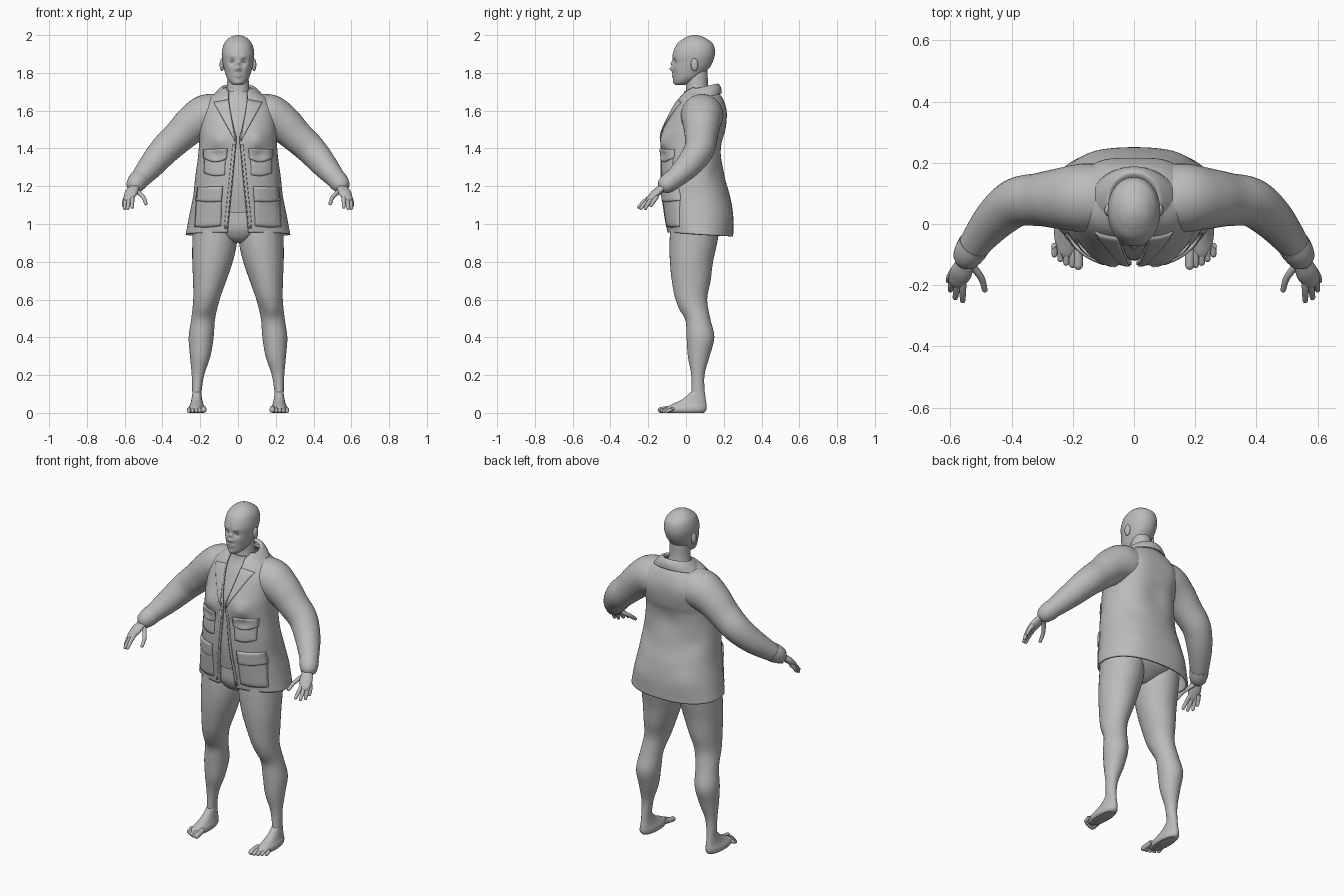
import bpy, bmesh
from math import sin, cos, asin, pi, exp, copysign
from mathutils import Vector
from mathutils.bvhtree import BVHTree

cube = bpy.data.objects.get("Cube")
if cube:
    bpy.data.objects.remove(cube)

GREY = bpy.data.materials.new("plain_grey")
GREY.use_nodes = True
TONE = (0.5, 0.5, 0.5, 1)
GREY.diffuse_color = TONE
GREY.node_tree.nodes["Principled BSDF"].inputs["Base Color"].default_value = TONE


def spline(rows, steps):
    """Smooth curve through rows of numbers, with steps samples per span."""
    out = []
    for i in range(len(rows) - 1):
        a, b, c, d = (rows[max(0, min(len(rows) - 1, i + k))] for k in (-1, 0, 1, 2))
        for s in range(steps):
            t = s / steps
            out.append([q + t / 2 * (r - p + t * (2*p - 5*q + 4*r - w + t * (3*(q - r) + w - p)))
                        for p, q, r, w in zip(a, b, c, d)])
    return out + [list(rows[-1])]


def skin(name, rings, closed=True, caps=True, mirror=False, thick=0, bumps=()):
    """Join rings of points into a smooth surface, then push it by soft bumps."""
    bm = bmesh.new()
    loops = [[bm.verts.new(p) for p in ring] for ring in rings]
    n = len(loops[0])
    for lo, hi in zip(loops, loops[1:]):
        for j in range(n if closed else n - 1):
            k = (j + 1) % n
            bm.faces.new((lo[j], lo[k], hi[k], hi[j]))
    if caps:
        bm.faces.new(loops[0][::-1])
        bm.faces.new(loops[-1])
    for x, y, z, radius, push in bumps:
        for cx in {x, -x}:
            for v in bm.verts:
                d = (v.co - Vector((cx, y, z))).length / radius
                if d < 3:
                    v.co.y += push * exp(-d * d)
    mesh = bpy.data.meshes.new(name)
    bm.to_mesh(mesh)
    bm.free()
    obj = bpy.data.objects.new(name, mesh)
    bpy.context.collection.objects.link(obj)
    mesh.materials.append(GREY)
    if thick:
        mod = obj.modifiers.new("thickness", "SOLIDIFY")
        mod.thickness, mod.offset = thick, -1
    if mirror:
        obj.modifiers.new("mirror", "MIRROR")
    bpy.ops.object.select_all(action="DESELECT")
    obj.select_set(True)
    bpy.context.view_layer.objects.active = obj
    bpy.ops.object.shade_smooth_by_angle(angle=0.8)
    return obj


def power(v, n):
    return copysign(abs(v) ** (2 / n), v)


def stack(name, rows, seg=40, n=2, steps=5, tilt=0, opened=False, **kw):
    """Level rings; each row is height, centre x, half width, front y, back y, half gap."""
    rings = []
    for z, cx, hx, front, back, gap in spline(rows, steps):
        mid, hy = (front + back) / 2, (back - front) / 2
        start = asin(min(1, max(0, gap) / hx) ** (n / 2)) if opened else 0
        ring = []
        for j in range(seg):
            a = start + (2 * pi - 2 * start) * j / (seg - opened)
            y = mid - hy * power(cos(a), n)
            ring.append((cx + hx * power(sin(a), n), y, z + tilt * (y - 0.07)))
        rings.append(ring)
    return skin(name, rings, closed=not opened, caps=not opened, **kw)


def tube(name, rows, seg=16, steps=5, flat=1, **kw):
    """Round limb along a path; each row is x, y, z, radius. The end is rounded."""
    pts = spline(rows, steps)
    tip = Vector(pts[-1][:3])
    way = (tip - Vector(pts[-2][:3])).normalized()
    r = pts[-1][3]
    for a in (0.5, 1.0, 1.4):
        pts.append([*(tip + way * r * sin(a)), r * cos(a)])
    rings = []
    for i, p in enumerate(pts):
        ahead = Vector(pts[min(i + 1, len(pts) - 1)][:3]) - Vector(pts[max(i - 1, 0)][:3])
        q = ahead.to_track_quat("Z", "Y")
        rings.append([Vector(p[:3]) + q @ Vector((p[3] * cos(2*pi*j/seg), p[3] * flat * sin(2*pi*j/seg), 0))
                      for j in range(seg)])
    return skin(name, rings, **kw)


def ball(name, centre, size, **kw):
    rings = [[(centre[0] + size[0] * sin(b) * cos(a), centre[1] + size[1] * sin(b) * sin(a),
               centre[2] - size[2] * cos(b)) for a in (2 * pi * j / 20 for j in range(20))]
             for b in (pi * (i + 0.2) / 12.4 for i in range(13))]
    return skin(name, rings, **kw)


# Head with sculpted face
stack("head", [
    (1.735, 0, .022, -.055, -.01, 0), (1.75, 0, .042, -.063, .03, 0), (1.775, 0, .059, -.066, .075, 0),
    (1.81, 0, .071, -.068, .11, 0), (1.85, 0, .08, -.07, .138, 0), (1.9, 0, .086, -.07, .153, 0),
    (1.95, 0, .076, -.05, .145, 0), (1.98, 0, .053, -.015, .11, 0), (1.995, 0, .028, .015, .08, 0),
    (2, 0, .008, .035, .055, 0)], seg=96, n=2.1, steps=9, bumps=[
    (.03, -.065, 1.86, .016, .011), (.03, -.068, 1.885, .014, -.004), (.045, -.05, 1.825, .02, -.004),
    (0, -.07, 1.822, .012, -.02), (.011, -.068, 1.817, .007, -.006), (0, -.07, 1.85, .012, -.012),
    (0, -.07, 1.796, .011, -.007), (0, -.07, 1.779, .01, -.007), (.014, -.065, 1.788, .008, -.004),
    (0, -.07, 1.788, .004, .005), (0, -.06, 1.75, .014, -.006)])
ball("eyes", (.03, -.045, 1.86), (.014, .013, .009), mirror=True)
ball("ears", (.085, .045, 1.843), (.012, .02, .034), mirror=True)
stack("neck", [(1.64, 0, .08, -.01, .14, 0), (1.72, 0, .06, .0, .118, 0), (1.81, 0, .055, .0, .115, 0)])

# Legs, hips and shirt
stack("legs", [
    (.05, .218, .025, .02, .105, 0), (.1, .218, .024, .028, .1, 0), (.2, .212, .033, .028, .098, 0),
    (.3, .2, .054, .01, .125, 0), (.4, .195, .066, .003, .15, 0), (.5, .184, .063, -.005, .128, 0),
    (.6, .167, .07, -.055, .112, 0), (.7, .15, .088, -.075, .13, 0), (.8, .135, .107, -.085, .143, 0),
    (.9, .124, .118, -.087, .165, 0), (1.04, .12, .12, -.08, .19, 0)], mirror=True,
    bumps=[(.18, -.03, .54, .035, -.008)])
stack("hips", [(.9, 0, .03, -.02, .09, 0), (.92, 0, .08, -.06, .13, 0), (.97, 0, .17, -.088, .19, 0),
               (1.03, 0, .22, -.092, .21, 0), (1.12, 0, .2, -.09, .2, 0)], n=2.3)
stack("shirt", [
    (1.06, 0, .22, -.102, .21, 0), (1.2, 0, .2, -.118, .19, 0), (1.4, 0, .18, -.115, .17, 0),
    (1.5, 0, .18, -.1, .18, 0), (1.6, 0, .15, -.058, .17, 0), (1.67, 0, .09, -.02, .14, 0),
    (1.705, 0, .068, -.008, .125, 0)], n=2.3)

# Feet and toes
stack("feet", [
    (0, .218, .036, -.1, .095, 0), (.012, .219, .043, -.115, .106, 0), (.03, .219, .042, -.105, .109, 0),
    (.05, .218, .034, -.065, .108, 0), (.075, .218, .028, -.015, .104, 0), (.11, .218, .023, .025, .1, 0)],
    n=2.2, mirror=True)
for i in range(5):
    x = .182 + .0195 * i
    r = .015 if i == 0 else .0115 - .0005 * i
    tip = -.135 + .0022 * i * i
    tube(f"toes_{i + 1}", [(x + .003, -.07, .024, r), (x, tip + .025, .019, r), (x, tip, r, r)], mirror=True)

# Jacket body, open at the front
jacket = stack("jacket", [
    (.945, 0, .277, -.1, .25, .055), (1.05, 0, .257, -.115, .25, .045), (1.15, 0, .237, -.128, .235, .035),
    (1.25, 0, .226, -.132, .207, .025), (1.35, 0, .212, -.13, .195, .016), (1.44, 0, .205, -.132, .2, .008),
    (1.5, 0, .205, -.118, .21, .022), (1.6, 0, .2, -.072, .215, .042), (1.66, 0, .165, -.04, .2, .05),
    (1.7, 0, .105, -.01, .175, .058), (1.72, 0, .078, .01, .155, .062)],
    seg=100, n=2.25, steps=8, tilt=-.06, opened=True, thick=.012, bumps=[
    (.11, -.13, 1.44, .055, -.018), (.12, -.12, 1.37, .035, .012), (0, .2, 1.4, .08, -.014),
    (.12, .19, 1.56, .07, .01), (.15, .15, 1.27, .05, -.008), (.14, .2, 1.05, .07, .008)])
surface = BVHTree.FromPolygons([v.co for v in jacket.data.vertices],
                               [p.vertices for p in jacket.data.polygons])


def patch(name, corners, lift, sag=0, cells=14):
    """Cloth panel laid on the jacket front; corners are x, z from lower inner, counter-clockwise."""
    a, b, c, d = map(Vector, corners)
    rows = []
    for i in range(cells + 1):
        v = i / cells
        row = []
        for j in range(cells + 1):
            u = j / cells
            p = a.lerp(b, u).lerp(d.lerp(c, u), v)
            z = p.y - sag * sin(pi * u) * (1 - v)
            hit = surface.ray_cast(Vector((p.x, -1, z)), Vector((0, 1, 0)))[0]
            hit = hit or surface.find_nearest(Vector((p.x, -.1, z)))[0]
            edge = min(1, 5 * min(u, 1 - u, v, 1 - v) + .5)
            row.append((p.x, hit.y - lift * edge, z))
        rows.append(row)
    return skin(name, rows, closed=False, caps=False, mirror=True, thick=lift + .004)


# Pockets, flaps and lapels
patch("chest_pockets", [(.07, 1.26), (.18, 1.27), (.18, 1.37), (.065, 1.37)], .007, .01)
patch("chest_flaps", [(.06, 1.345), (.185, 1.35), (.185, 1.395), (.055, 1.4)], .014, .02)
patch("hip_pockets", [(.09, .99), (.23, .985), (.22, 1.16), (.085, 1.16)], .01, .005)
patch("hip_flaps", [(.085, 1.12), (.225, 1.125), (.215, 1.195), (.08, 1.2)], .017, .008)
patch("lapels", [(.012, 1.44), (.022, 1.45), (.13, 1.645), (.052, 1.66)], .008)
patch("front_bands", [(.057, .975), (.075, .975), (.028, 1.42), (.013, 1.42)], .005)

# Turned-down collar sloping towards the chest
stack("collar", [
    (1.665, 0, .142, -.045, .188, .06), (1.69, 0, .122, -.04, .187, .052), (1.712, 0, .1, -.025, .178, .05),
    (1.722, 0, .085, -.01, .165, .05), (1.715, 0, .074, 0, .148, .052)],
    seg=60, tilt=.22, opened=True, thick=.008)

# Sleeves and cuffs
tube("sleeves", [
    (.1, .085, 1.575, .11), (.17, .085, 1.572, .112), (.24, .083, 1.53, .1), (.31, .08, 1.465, .087),
    (.385, .07, 1.395, .08), (.45, .02, 1.32, .07), (.505, -.045, 1.255, .056), (.538, -.092, 1.218, .046)],
    seg=36, steps=8, mirror=True)
tube("cuffs", [(.523, -.07, 1.235, .053), (.534, -.087, 1.222, .052), (.542, -.1, 1.212, .049)],
     seg=32, mirror=True)

# Hands
tube("palms", [(.53, -.085, 1.222, .03), (.55, -.125, 1.195, .03), (.566, -.16, 1.165, .036),
               (.578, -.185, 1.14, .03)], flat=.55, mirror=True)
FINGERS = {
    "thumbs": ((.535, -.13, 1.175), (.5, -.175, 1.14), (.488, -.215, 1.108)),
    "index_fingers": ((.56, -.185, 1.145), (.56, -.22, 1.12), (.56, -.25, 1.09)),
    "middle_fingers": ((.575, -.185, 1.14), (.58, -.215, 1.11), (.584, -.24, 1.083)),
    "ring_fingers": ((.588, -.175, 1.14), (.597, -.2, 1.11), (.6, -.215, 1.083)),
    "little_fingers": ((.59, -.155, 1.145), (.602, -.172, 1.12), (.606, -.185, 1.098)),
}
for name, joints in FINGERS.items():
    tube(name, [(*p, r) for p, r in zip(joints, (.013, .011, .009))], mirror=True)
